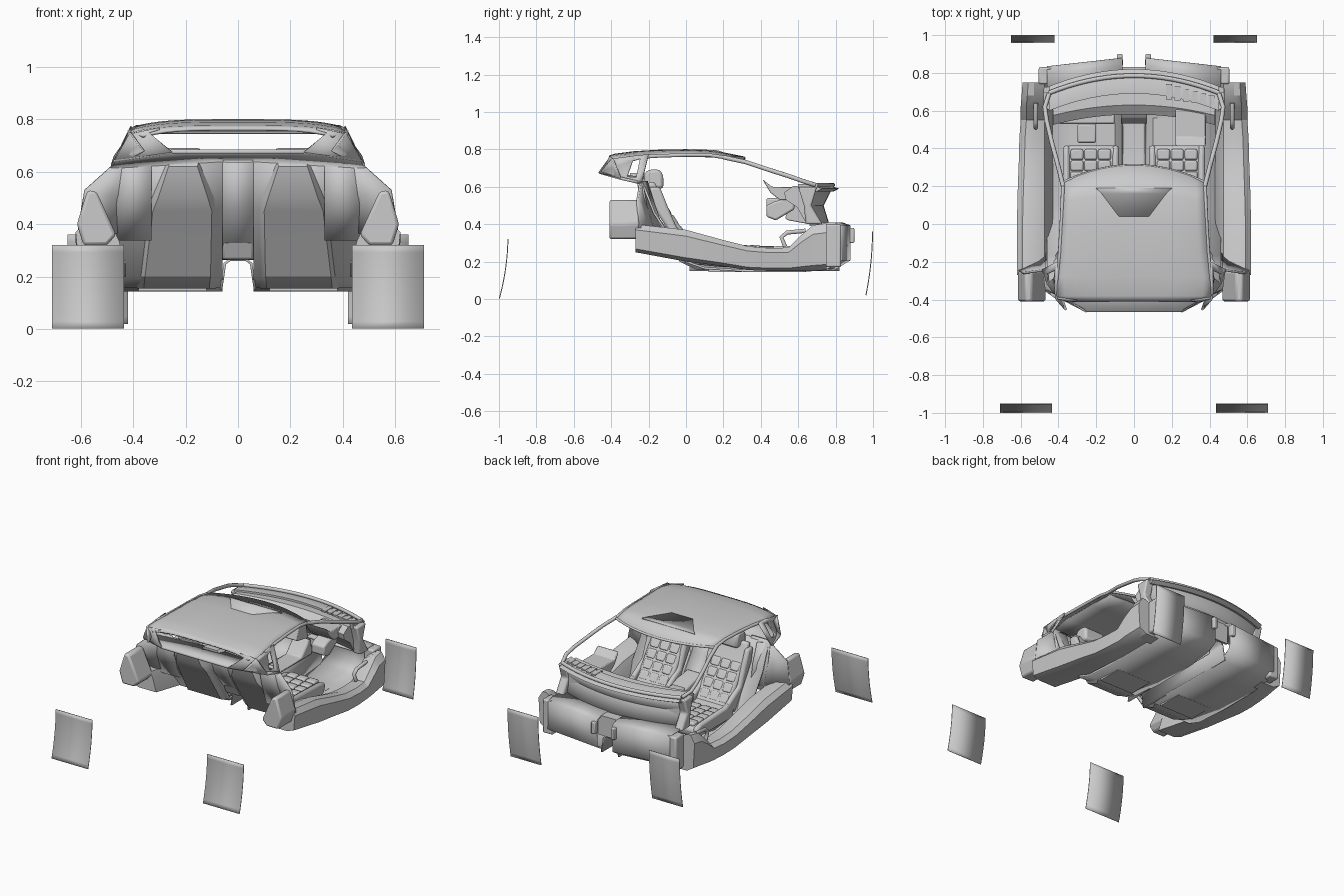
import bpy, bmesh
from math import radians
from mathutils import Vector

if "Cube" in bpy.data.objects:
    bpy.data.objects.remove(bpy.data.objects["Cube"])


def build(name, verts, faces, mirror=False, thick=0, bevel=0, smooth=True):
    me = bpy.data.meshes.new(name)
    me.from_pydata([tuple(v) for v in verts], [], faces)
    bm = bmesh.new()
    bm.from_mesh(me)
    bmesh.ops.recalc_face_normals(bm, faces=bm.faces)
    bm.to_mesh(me)
    bm.free()
    ob = bpy.data.objects.new(name, me)
    bpy.context.collection.objects.link(ob)
    if thick:
        m = ob.modifiers.new("Solid", 'SOLIDIFY')
        m.thickness, m.offset = thick, 0
    if bevel:
        m = ob.modifiers.new("Bevel", 'BEVEL')
        m.width, m.segments = bevel, 2
    if mirror:
        ob.modifiers.new("Mirror", 'MIRROR')
    if smooth:
        bpy.context.view_layer.objects.active = ob
        bpy.ops.object.select_all(action='DESELECT')
        ob.select_set(True)
        bpy.ops.object.shade_smooth_by_angle(angle=radians(30))
    return ob


def loft(name, rings, closed=True, caps=True, **kw):
    n = len(rings[0])
    verts = [p for r in rings for p in r]
    faces = []
    for i in range(len(rings) - 1):
        for j in range(n if closed else n - 1):
            k = (j + 1) % n
            faces.append((i*n + j, i*n + k, (i+1)*n + k, (i+1)*n + j))
    if closed and caps:
        faces += [tuple(range(n)), tuple(range((len(rings)-1)*n, len(rings)*n))]
    return build(name, verts, faces, **kw)


def prism_x(name, pts, x0, x1, **kw):
    return loft(name, [[(x, y, z) for y, z in pts] for x in (x0, x1)], **kw)


def sheet_x(name, pts, x0, x1, **kw):
    return loft(name, [[(x, y, z) for y, z in pts] for x in (x0, x1)], closed=False, **kw)


def prism_y(name, pts, y0, y1, **kw):
    return loft(name, [[(x, y, z) for x, z in pts] for y in (y0, y1)], **kw)


def box(name, x, y, z, **kw):
    pts = [(y[0], z[0]), (y[1], z[0]), (y[1], z[1]), (y[0], z[1])]
    return prism_x(name, pts, x[0], x[1], **kw)


def tube(name, pts, r, mirror=False, cyclic=False, res=3):
    cu = bpy.data.curves.new(name, 'CURVE')
    cu.dimensions, cu.bevel_depth, cu.bevel_resolution = '3D', r, res
    cu.use_fill_caps = True
    sp = cu.splines.new('POLY')
    sp.points.add(len(pts) - 1)
    sp.use_cyclic_u = cyclic
    for p, c in zip(sp.points, pts):
        p.co = (*c, 1)
    ob = bpy.data.objects.new(name, cu)
    bpy.context.collection.objects.link(ob)
    if mirror:
        ob.modifiers.new("Mirror", 'MIRROR')
    return ob


# four curved wheel-shield sheets
def shield(name, x0, x1, pts):
    (y0, z0), (y1, z1), (y2, z2) = pts
    arc = []
    for i in range(13):
        t = i / 12
        a, b, c = 2*(t-.5)*(t-1), 4*t*(1-t), 2*t*(t-.5)
        arc.append((a*y0 + b*y1 + c*y2, a*z0 + b*z1 + c*z2))
    sheet_x(name, arc, x0, x1, thick=0.005, mirror=True)


shield("rear_wheel_shields", 0.435, 0.71, [(-0.998, 0.002), (-0.965, 0.16), (-0.952, 0.32)])
shield("front_wheel_shields", 0.42, 0.65, [(0.962, 0.02), (0.988, 0.19), (0.997, 0.36)])

# floor pans: bulkhead, floor and raked footwell front wall
pan = [(-0.24, 0.64), (-0.17, 0.46), (0.0, 0.2), (0.1, 0.165), (0.33, 0.15), (0.62, 0.15),
       (0.8, 0.165), (0.875, 0.21), (0.875, 0.39), (0.84, 0.402), (0.66, 0.405)]
loft("floor_pans", [[(x, y - (s if y > .7 else 0), z) for y, z in pan] for x, s in ((.06, 0), (.46, .045))],
     closed=False, thick=0.012, mirror=True)
for i, (y0, y1, x0, x1) in enumerate([(0.12, 0.3, .12, .38), (0.4, 0.56, .1, .3)]):
    box(f"floor_plate_{i}", (x0, x1), (y0, y1), (0.145, 0.157), mirror=True)
box("footwell_sides", (0.43, 0.505), (0.74, 0.83), (0.17, 0.40), mirror=True, bevel=0.01)
box("footwell_deck", (-0.08, 0.08), (0.66, 0.83), (0.39, 0.405))
box("front_recess_wall", (-0.08, 0.08), (0.815, 0.83), (0.27, 0.4))
box("front_posts", (0.06, 0.09), (0.86, 0.9), (0.3, 0.38), mirror=True, bevel=0.006)

# tunnel, open below
tun = [(-0.065, 0.15), (-0.05, 0.25), (-0.03, 0.265), (0.03, 0.265), (0.05, 0.25), (0.065, 0.15)]
loft("tunnel", [[(x, y, z) for x, z in tun] for y in (0.02, 0.82)], closed=False, thick=0.01)
sheet_x("centre_bulkhead", [(-0.24, 0.65), (-0.17, 0.46), (-0.03, 0.27), (0.1, 0.27)], -0.07, 0.07, thick=0.012)
prism_x("centre_console", [(-0.05, 0.265), (-0.1, 0.37), (0.0, 0.355), (0.2, 0.3), (0.4, 0.28), (0.6, 0.285),
                           (0.66, 0.35), (0.7, 0.42), (0.72, 0.265)], -0.06, 0.06, bevel=0.01)
prism_x("console_screen", [(.55, .42), (.53, .43), (.56, .52), (.6, .55), (.64, .5), (.66, .4)], -.07, .07, bevel=0.006)

# rear shells behind the seats
shell = []
for z, y, a, b in [(0.645, -0.24, .125, .285), (0.62, -0.262, .13, .29), (0.5, -0.235, .09, .33),
                   (0.45, -0.2, .075, .35), (0.2, -0.035, .08, .38), (0.155, 0.06, .085, .385)]:
    shell.append([(a, y+.045, z), (a+.025, y, z), (b-.025, y, z), (b, y+.045, z)])
loft("seat_rear_shells", shell, mirror=True)

# sills
rings = []
for y, b, t, xo in [(-0.27, .25, .4, .62), (0, .2, .37, .62), (.2, .175, .315, .615), (.33, .155, .282, .61),
                    (.45, .15, .272, .607), (.55, .15, .275, .6), (.62, .15, .345, .6), (.68, .15, .395, .595), (.75, .155, .405, .59)]:
    h = t - b
    rings.append([(.43, y, b), (xo-.06, y, b), (xo-.01, y, b+.12*h), (xo, y, b+.8*h), (xo-.03, y, t),
                  (.53, y, t), (.475, y, t-.15*h), (.455, y, t-.4*h)])
loft("sills", rings, mirror=True)
tube("hinge_loops", [(.52, .53, .28), (.52, .51, .33), (.52, .54, .355), (.52, .64, .365)], 0.012, True)

# pods behind the doors and the door-shut panels
prism_y("rear_pods", [(.5, .32), (.59, .32), (.615, .4), (.575, .53), (.54, .525), (.465, .36)],
        -0.41, -0.25, mirror=True, bevel=0.012)
loft("door_shut_panels", [[(.4, -.12, .36), (.5, -.2, .37), (.61, -.25, .38)],
                          [(.385, -.17, .5), (.49, -.235, .51), (.585, -.26, .53)],
                          [(.39, -.21, .63), (.44, -.235, .63), (.485, -.245, .62)]],
     closed=False, mirror=True, thick=0.012)
sheet_x("outer_bulkheads", [(-0.24, 0.65), (-0.215, 0.5), (-0.16, 0.34)], 0.33, 0.47, thick=0.012, mirror=True)

# roof skin with arched front edge, and headliner
rings = []
for y, zc, xe, ze, bow in [(-.41, .762, .36, .735, .0), (-.38, .772, .415, .745, .0), (-.28, .785, .42, .752, 0),
                           (-.15, .793, .395, .766, 0), (0, .796, .385, .772, 0), (.12, .789, .38, .77, .03),
                           (.22, .757, .375, .754, .09)]:
    r = []
    for j in range(17):
        t = j / 8 - 1
        r.append((xe*t, y + bow*(1 - t*t), ze + (zc-ze)*(1 - abs(t)**4)))
    rings.append(r)
loft("roof", rings, closed=False, thick=0.01)
loft("headliner", [[(-x, y, z-.008), (-x*.6, y, z), (x*.6, y, z), (x, y, z-.008)] for x, y, z in
                   [(.34, -.39, .758), (.36, -.25, .767), (.35, 0, .774), (.35, .18, .765)]], closed=False, thick=0.006)
build("roof_console", [(-.2, .19, .786), (.2, .19, .786), (.17, .16, .792), (.08, .04, .797), (-.08, .04, .797), (-.17, .16, .792)],
      [(0, 1, 2, 5), (5, 2, 3, 4)], thick=0.008)
tube("roof_rails", [(.41, -.3, .755), (.393, -.15, .765), (.384, 0, .77), (.379, .12, .77), (.375, .22, .755)], 0.01, True)

# quarter panels with window hole
out = [Vector(p) for p in [(.36, -.455, .68), (.412, -.395, .75), (.405, -.2, .772), (.485, -.24, .612)]]
inn = [Vector(p) for p in [(.455, -.315, .655), (.42, -.285, .738), (.415, -.245, .75), (.46, -.265, .65)]]
build("quarter_panels", out + inn, [(i, (i+1) % 4, (i+1) % 4 + 4, i+4) for i in range(4)], mirror=True, thick=0.012)

# rear window surround and shelf
build("rear_corner_panels", [(.3, -.405, .765), (.34, -.41, .75), (.415, -.39, .745), (.47, -.35, .645), (.25, -.465, .675)],
      [(0, 1, 2), (1, 4, 3), (1, 3, 2)], mirror=True, thick=0.01)
build("rear_shelf", [(-.25, -.465, .678), (.25, -.465, .678), (.47, -.35, .645), (.485, -.24, .62),
                     (.06, -.24, .645), (-.06, -.24, .645), (-.485, -.24, .62), (-.47, -.35, .645)],
      [(0, 1, 4, 5), (1, 2, 3, 4), (0, 5, 6, 7)], thick=0.015)
prism_y("shelf_ridge", [(-.07, .655), (-.05, .635), (.05, .635), (.07, .655), (.05, .675), (-.05, .675)], -0.3, -0.22)

# windscreen pillars and base
base = [(x/20, .785 - .45*(x/20)**2, .61) for x in range(-9, 10)]
tube("windscreen_pillars", [(.375, .2, .758), (.405, .32, .732), (.435, .43, .695), (.463, .55, .657),
                            (.472, .62, .632), (.45, .69, .61)], 0.012, True)
tube("windscreen_base", base, 0.012)
tube("windscreen_header", [(x/10*.375, .22 + .09*(1-(x/10)**2), .753) for x in range(-10, 11)], 0.008)


# dashboard, cowl and firewall swept along the windscreen curve
def sweep(name, prof, xm, bow=.45, **kw):
    loft(name, [[(x, y - bow*x*x, z) for y, z in prof] for x in [xm*i/10 for i in range(-10, 11)]], **kw)


sweep("cowl", [(.82, .59), (.79, .6), (.73, .615), (.69, .615), (.69, .59), (.79, .575)], .45)
sweep("dashboard", [(.72, .6), (.63, .605), (.58, .57), (.59, .53), (.65, .49), (.69, .42), (.72, .42)], .43, bow=.3)
sweep("firewall", [(.77, .58), (.73, .5), (.76, .4)], .46, closed=False, thick=0.012)
prism_x("dash_ends", [(.6, .6), (.7, .6), (.67, .5), (.73, .4), (.64, .4), (.63, .5)], .42, .48, mirror=True, bevel=0.01)
box("dash_shelf", (-.4, -.1), (.53, .62), (.49, .53), bevel=0.01)
box("dash_unit", (-.3, -.2), (.43, .53), (.47, .54), bevel=0.01)
for i in range(6):
    box("dash_vent", (.17 + .045*i, .2 + .045*i), (.66 - .006*i, .74 - .012*i), (.608, .618))
prism_x("instrument_pod", [(.42, .62), (.41, .64), (.46, .6), (.62, .6), (.6, .53), (.5, .53), (.45, .57)], .22, .38, bevel=0.006)
prism_x("steering_hub", [(.43, .44), (.43, .5), (.47, .52), (.58, .55), (.58, .48), (.48, .42)], .25, .35, bevel=0.01)

# seats
prism_x("seat_cushions", [(0, .19), (-.02, .3), (.1, .255), (.38, .275), (.42, .26), (.41, .2), (.2, .17)],
        .09, .36, mirror=True, bevel=0.02)
prism_x("seat_backrests", [(.02, .2), (-.14, .46), (-.21, .62), (-.17, .63), (-.11, .5), (.06, .26)],
        .1, .35, mirror=True, bevel=0.015)
prism_x("headrests", [(-.225, .59), (-.225, .67), (-.2, .692), (-.14, .692), (-.122, .66), (-.12, .59)],
        .14, .3, mirror=True, bevel=0.02)
for k, x in (("inner", .08), ("outer", .34)):
    prism_x(f"cushion_bolsters_{k}", [(.02, .2), (0, .33), (.1, .295), (.36, .285), (.42, .265), (.4, .2)],
            x, x + .035, mirror=True, bevel=0.015)
    prism_x(f"backrest_bolsters_{k}", [(0, .22), (-.18, .5), (-.2, .6), (-.14, .6), (-.1, .5), (-.05, .38), (.08, .3)],
            x, x + .035, mirror=True, bevel=0.015)
# quilted pads
for r in range(5):
    for c in range(3):
        x = .122 + c*.073
        z, y = .31 + r*.058, .03 - r*.04
        prism_x("back_pad", [(y-.02, z-.02), (y+.013, z-.025), (y-.02, z+.027), (y-.045, z+.02)],
                x, x + .068, mirror=True, bevel=0.01)
        y = .1 + r*.06
        z = .26 + r*.004
        box("cushion_pad", (x, x + .068), (y, y + .056), (z-.015, z+.014), mirror=True, bevel=0.01)
